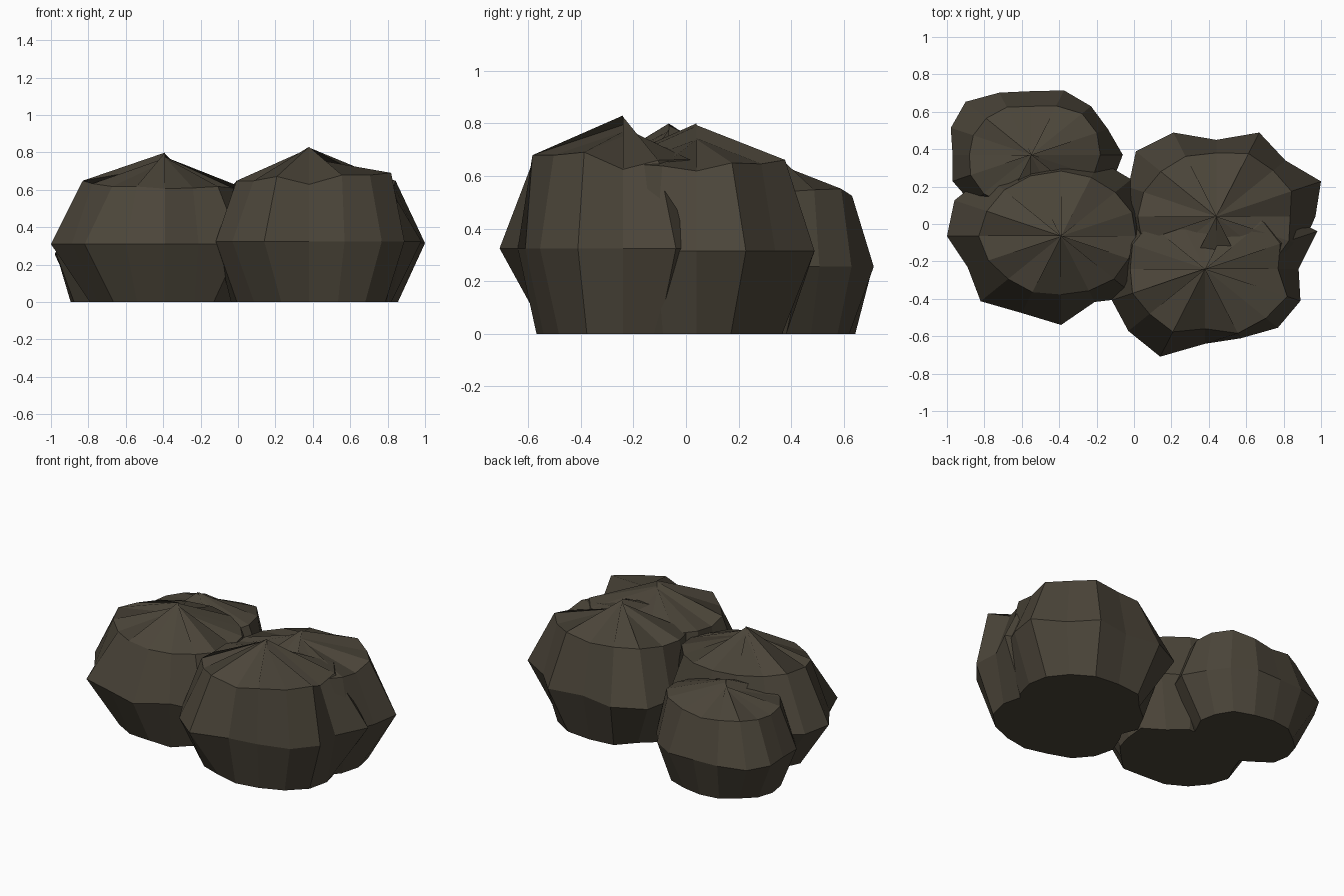
import bpy, bmesh, math, random

stone = bpy.data.materials.new("dark brown stone")
stone.diffuse_color = (0.07, 0.059, 0.041, 1)
SEG = 16
DEPTH = 0.81   # each boulder is flatter front to back
SLOPE = 0.77   # shoulder height per unit of shoulder radius


def boulder(name, cx, cy, apex, mid_z, middle, shoulder, seed):
    """Faceted boulder: flat base, lumpy middle ring, shoulder ring, jagged crown."""
    rnd = random.Random(seed)
    bm = bmesh.new()

    def point(i, r, z):
        a = 2 * math.pi * i / SEG
        return bm.verts.new((cx + r * math.cos(a), cy + r * DEPTH * math.sin(a), z))

    mean = sum(shoulder) / SEG
    base = [point(i, mean * rnd.uniform(0.88, 1.03), 0) for i in range(SEG)]
    belt = [point(i, r, mid_z) for i, r in enumerate(middle)]
    top = [point(i, r, mid_z + SLOPE * r) for i, r in enumerate(shoulder)]
    # crown: every segment meets the axis at its own height
    crown = [point(i, 0.0005, mid_z + (apex - mid_z) *
                   (1 if i in (11, 12) else rnd.uniform(0.84, 1)))
             for i in range(SEG)]
    rings = [base, belt, top, crown]
    bm.faces.new(base[::-1])
    for lo, hi in zip(rings, rings[1:]):
        for i in range(SEG):
            j = (i + 1) % SEG
            bm.faces.new((lo[i], lo[j], hi[j], hi[i]))
    mesh = bpy.data.meshes.new(name)
    bm.to_mesh(mesh)
    bm.free()
    mesh.materials.append(stone)
    bpy.context.collection.objects.link(bpy.data.objects.new(name, mesh))


# ring radii run anticlockwise from +x
boulder("front_right_boulder", 0.38, -0.24, 0.83, 0.325,
        (.50, .65, .54, .50, .52, .50, .55, .50,
         .45, .54, .58, .627, .494, .496, .55, .552),
        (.39, .435, .44, .43, .43, .43, .42, .42,
         .40, .42, .42, .45, .395, .46, .46, .475), 2)
boulder("back_right_boulder", 0.44, 0.04, 0.80, 0.315,
        (.53, .606, .523, .60, .506, .60, .608, .509,
         .47, .50, .52, .50, .50, .50, .52, .50),
        (.395, .435, .43, .45, .42, .43, .42, .42,
         .42, .43, .43, .43, .43, .43, .43, .42), 5)
boulder("front_left_boulder", -0.39, -0.065, 0.80, 0.31,
        (.46, .46, .53, .54, .52, .52, .57, .617,
         .61, .54, .608, .549, .586, .47, .57, .50),
        (.40, .41, .41, .42, .43, .43, .43, .43,
         .44, .42, .40, .40, .385, .39, .40, .39), 8)
boulder("back_left_boulder", -0.55, 0.37, 0.66, 0.255,
        (.49, .444, .453, .46, .42, .444, .495, .465,
         .42, .455, .45, .44, .44, .44, .46, .47),
        (.37, .38, .385, .35, .32, .34, .34, .335,
         .33, .35, .36, .36, .36, .36, .36, .36), 11)
